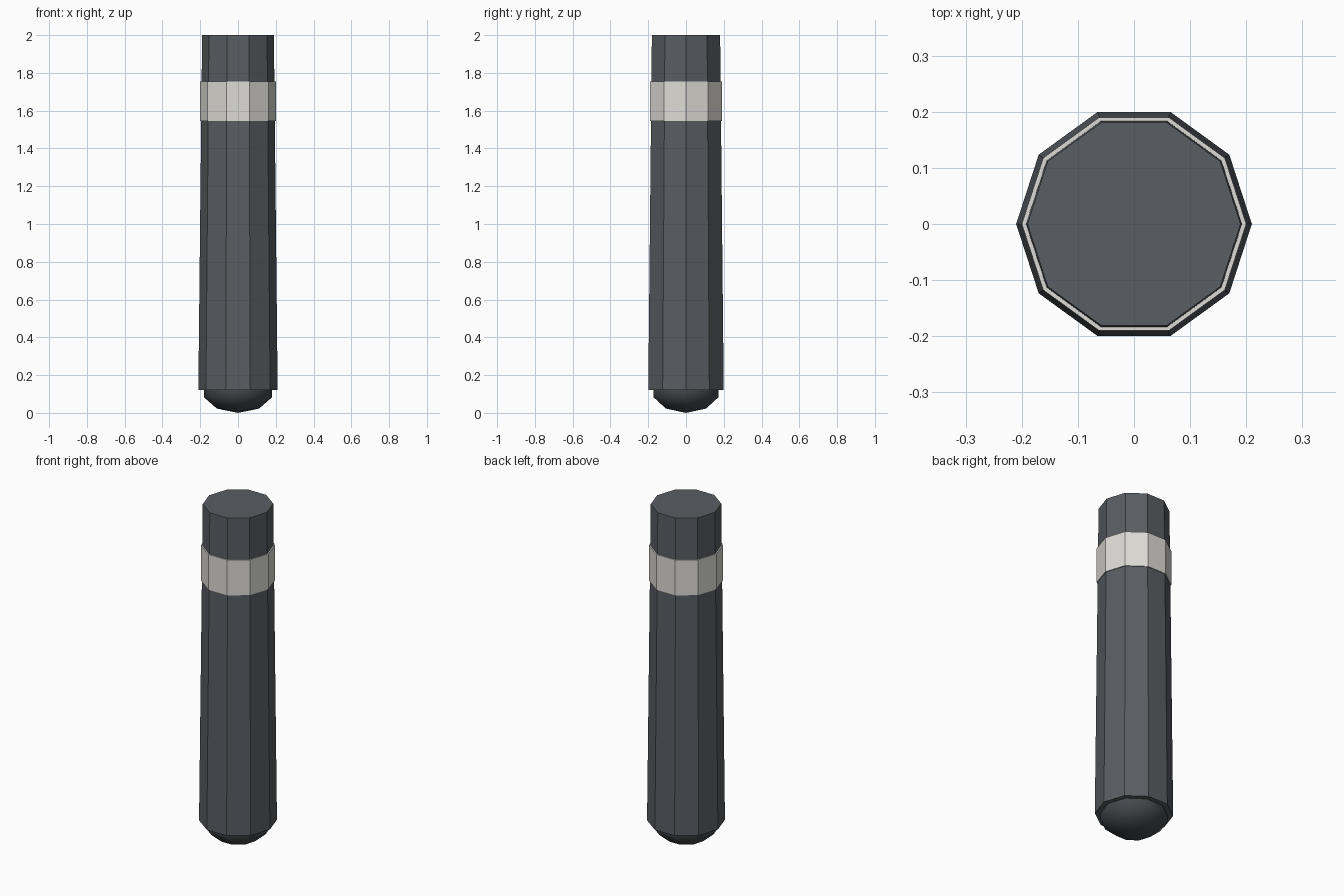
import bpy, bmesh
from math import sin, cos, pi

if "Cube" in bpy.data.objects:
    bpy.data.objects.remove(bpy.data.objects["Cube"])

SIDES = 10

def material(name, rgb):
    m = bpy.data.materials.new(name)
    m.diffuse_color = (*rgb, 1)
    m.use_nodes = True
    m.node_tree.nodes["Principled BSDF"].inputs["Base Color"].default_value = m.diffuse_color
    return m

def turned(name, profile, mat, smooth=False):
    """Ten-sided turned solid from (radius, z) points, bottom to top."""
    bm = bmesh.new()
    rings = []
    for r, z in profile:
        if r == 0:
            rings.append([bm.verts.new((0, 0, z))] * SIDES)
        else:
            rings.append([bm.verts.new((r * cos(2 * pi * i / SIDES), r * sin(2 * pi * i / SIDES), z))
                          for i in range(SIDES)])
    for low, high in zip(rings, rings[1:]):
        for i in range(SIDES):
            j = (i + 1) % SIDES
            bm.faces.new(list(dict.fromkeys((low[i], low[j], high[j], high[i]))))
    # flat end caps where the profile does not close to a point
    if profile[0][0]:
        bm.faces.new(rings[0][::-1])
    if profile[-1][0]:
        bm.faces.new(rings[-1])
    bmesh.ops.recalc_face_normals(bm, faces=bm.faces[:])
    for f in bm.faces:
        f.smooth = smooth
    mesh = bpy.data.meshes.new(name)
    bm.to_mesh(mesh)
    bm.free()
    mesh.materials.append(mat)
    obj = bpy.data.objects.new(name, mesh)
    bpy.context.collection.objects.link(obj)
    return obj

slate = material("slate", (0.10, 0.11, 0.125))
dark = material("dark_slate", (0.06, 0.065, 0.075))
pale = material("pale_grey", (0.72, 0.71, 0.67))

# Tapered post and its pale band
turned("post", [(0.21, 0.12), (0.19, 2.0)], slate)
turned("band", [(0.20, 1.545), (0.20, 1.755)], pale)

# Squashed smooth sphere forming the rounded foot
RINGS = 5
dome = [(0.0 if k in (0, RINGS) else 0.19 * sin(pi * k / RINGS),
         0.12 - 0.12 * cos(pi * k / RINGS)) for k in range(RINGS + 1)]
turned("rounded_foot", dome, dark, smooth=True)
